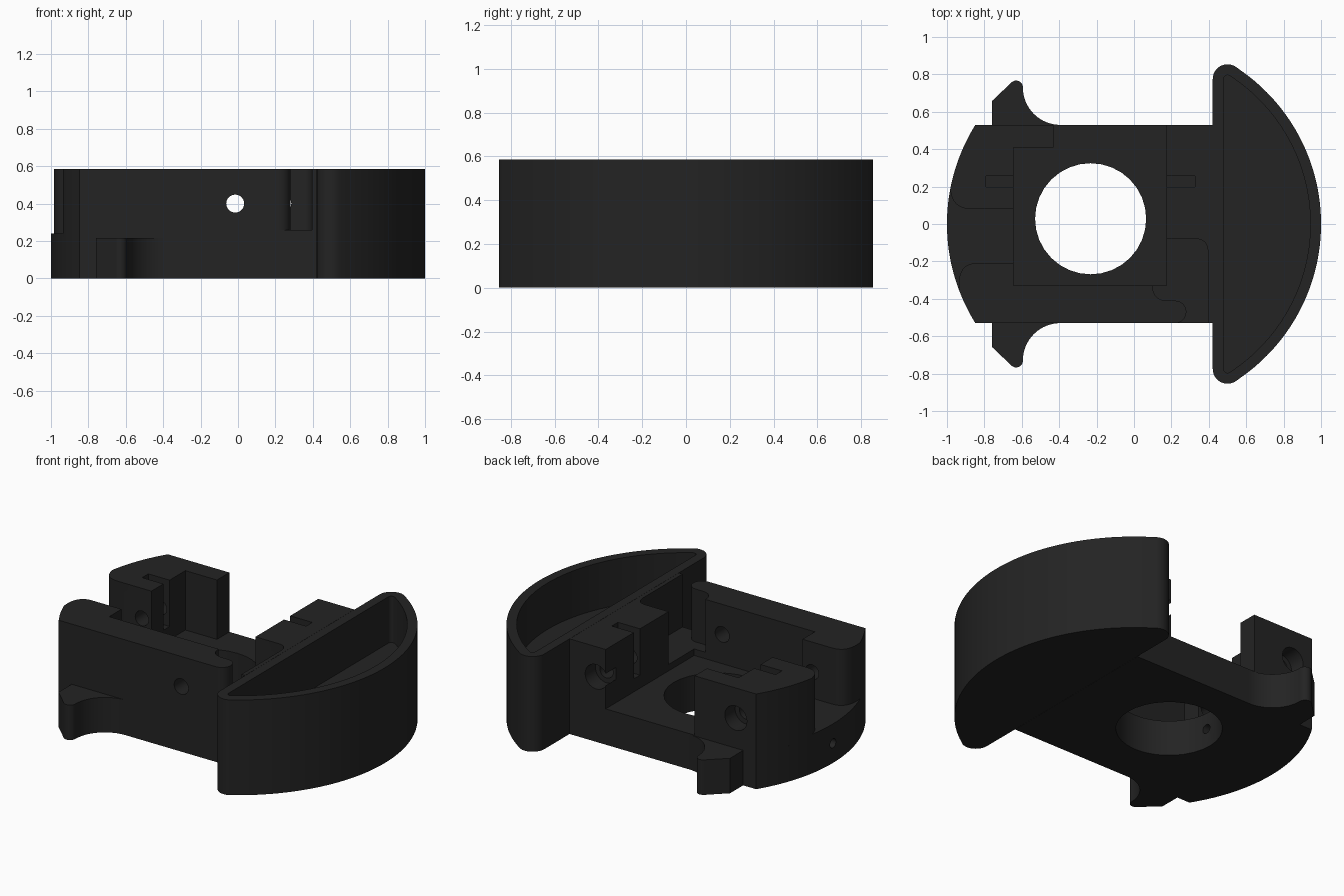
import bpy, bmesh, math
from mathutils import Matrix

if "Cube" in bpy.data.objects:
    bpy.data.objects.remove(bpy.data.objects["Cube"])

TOP, FLOOR, HALF = 0.585, 0.22, 0.53

black = bpy.data.materials.new("matte_black")
black.diffuse_color = (0.017, 0.017, 0.017, 1)
black.use_nodes = True
black.node_tree.nodes["Principled BSDF"].inputs["Base Color"].default_value = black.diffuse_color


def arc(cx, cy, r, a0, a1, n=16):
    """Points on a circle between two angles in degrees."""
    return [(cx + r * math.cos(math.radians(a0 + (a1 - a0) * i / n)),
             cy + r * math.sin(math.radians(a0 + (a1 - a0) * i / n))) for i in range(n + 1)]


def bend(p, c, q, n=10):
    """Rounded corner from p to q around control point c."""
    return [tuple((1 - t) ** 2 * p[k] + 2 * t * (1 - t) * c[k] + t * t * q[k] for k in (0, 1))
            for t in (i / n for i in range(n + 1))]


def rim(y0, y1, n=24):
    """Left outer edge, on the unit circle, between two y values."""
    a0, a1 = (180 - math.degrees(math.asin(y)) for y in (y0, y1))
    return arc(0, 0, 1, a0, a1, n)


def prism(name, pts, z0, z1):
    """Extrude an outline from z0 to z1."""
    bm = bmesh.new()
    face = bm.faces.new([bm.verts.new((x, y, z0)) for x, y in pts])
    ext = bmesh.ops.extrude_face_region(bm, geom=[face])
    bmesh.ops.translate(bm, vec=(0, 0, z1 - z0),
                        verts=[v for v in ext["geom"] if isinstance(v, bmesh.types.BMVert)])
    bmesh.ops.recalc_face_normals(bm, faces=bm.faces)
    return link(name, bm)


def link(name, bm):
    me = bpy.data.meshes.new(name)
    bm.to_mesh(me)
    bm.free()
    me.materials.append(black)
    ob = bpy.data.objects.new(name, me)
    bpy.context.collection.objects.link(ob)
    return ob


def rod(axis, a, b, r, c1, c2):
    """Cylinder cutter along an axis; c1 and c2 are the other two coordinates."""
    bm = bmesh.new()
    bmesh.ops.create_cone(bm, cap_ends=True, segments=32, radius1=r, radius2=r, depth=b - a)
    m = (a + b) / 2
    rot, loc = {"x": (Matrix.Rotation(math.pi / 2, 4, "Y"), (m, c1, c2)),
                "y": (Matrix.Rotation(math.pi / 2, 4, "X"), (c1, m, c2)),
                "z": (Matrix.Identity(4), (c1, c2, m))}[axis]
    bm.transform(Matrix.Translation(loc) @ rot)
    return link("cutter", bm)


def box(x0, x1, y0, y1, z0, z1):
    return prism("cutter", [(x0, y0), (x1, y0), (x1, y1), (x0, y1)], z0, z1)


def cut(ob, *cutters):
    """Subtract the cutters and remove them."""
    for c in cutters:
        mod = ob.modifiers.new("cut", "BOOLEAN")
        mod.operation, mod.solver, mod.object = "DIFFERENCE", "EXACT", c
        bpy.context.view_layer.objects.active = ob
        bpy.ops.object.modifier_apply(modifier=mod.name)
        bpy.data.objects.remove(c)


# Base plate with the large round opening and a small hole through its curved end
base = prism("base_plate", rim(HALF, -HALF, 48) + [(0.42, -HALF), (0.42, HALF)], 0, FLOOR)
cut(base, rod("z", -0.1, 0.4, 0.297, -0.232, 0.028),
    rod("x", -1.1, -0.4, 0.028, 0, 0.12))

# Slightly raised pads on the floor
prism("left_pad", rim(0.2, -0.38) + [(-0.645, -0.38), (-0.645, 0.2)], FLOOR, 0.24)
prism("right_pad", [(0.1, -HALF), (0.42, -HALF), (0.42, -0.06), (0.175, -0.06),
                    (0.175, -0.33), (0.1, -0.33)], FLOOR, 0.26)

# D-shaped cup with a thin wall
A = math.degrees(math.atan2(0.775, 0.5))


def d_shape(r, corner):
    return (arc(0, 0, r, -A, A, 64)[1:-1] + arc(0.5, 0.775, corner, A, 180, 12)
            + arc(0.5, -0.775, corner, 180, 360 - A, 12))


cup = prism("cup", d_shape(1.0, 0.079), 0, TOP)
cut(cup, prism("cutter", d_shape(0.943, 0.021), 0.30, TOP + 0.1))

# Back left block with nut slot and stepped screw hole
back_left = prism("back_left_block",
                  rim(HALF, 0.18) + bend((-0.98, 0.17), (-0.965, 0.08), (-0.87, 0.08))
                  + [(-0.645, 0.08), (-0.645, 0.41), (-0.43, 0.41), (-0.43, HALF)], FLOOR, TOP)
cut(back_left, box(-0.79, -0.6, 0.197, 0.257, 0.30, TOP + 0.1),
    rod("y", 0.0, 0.6, 0.045, -0.71, 0.4), rod("y", 0.43, 0.6, 0.075, -0.71, 0.4))

# Back right block, running forward as a thin strip beside the cup
back_right = prism("back_right_block",
                   bend((0.33, -0.08), (0.395, -0.08), (0.395, -0.15))
                   + [(0.395, -HALF), (0.42, -HALF), (0.42, HALF), (0.175, HALF), (0.175, -0.08)],
                   FLOOR, TOP)
cut(back_right, box(0.1, 0.325, 0.197, 0.257, 0.30, TOP + 0.1),
    rod("y", -0.2, 0.6, 0.045, 0.24, 0.4), rod("y", 0.43, 0.6, 0.075, 0.24, 0.4))

# Front wall: thick left end, straight middle, thin rounded tip
wall = prism("front_wall",
             rim(-HALF, -0.36)[::1] + bend((-0.935, -0.345), (-0.945, -0.21), (-0.845, -0.21))
             + [(-0.645, -0.21), (-0.645, -0.33)]
             + bend((0.1, -0.33), (0.1, -0.41), (0.18, -0.41))
             + arc(0.22, -0.47, 0.06, 90, -90), FLOOR, TOP)
cut(wall, rod("y", -0.7, -0.2, 0.048, -0.015, 0.4),
    rod("y", -0.42, -0.1, 0.045, -0.71, 0.4))

# Low hooks on both sides
for name, s in (("back_hook", 1), ("front_hook", -1)):
    pts = ([(-0.76, HALF), (-0.76, 0.657)] + arc(-0.63, 0.731, 0.036, 135, 0, 10)
           + arc(-0.394, 0.73, 0.2, 180, 270, 20))
    prism(name, [(x, s * y) for x, y in pts], 0, 0.215)

# Smooth the curved walls and keep the edges sharp
for ob in bpy.context.scene.objects:
    ob.select_set(True)
    bpy.context.view_layer.objects.active = ob
bpy.ops.object.shade_smooth_by_angle(angle=math.radians(30))
